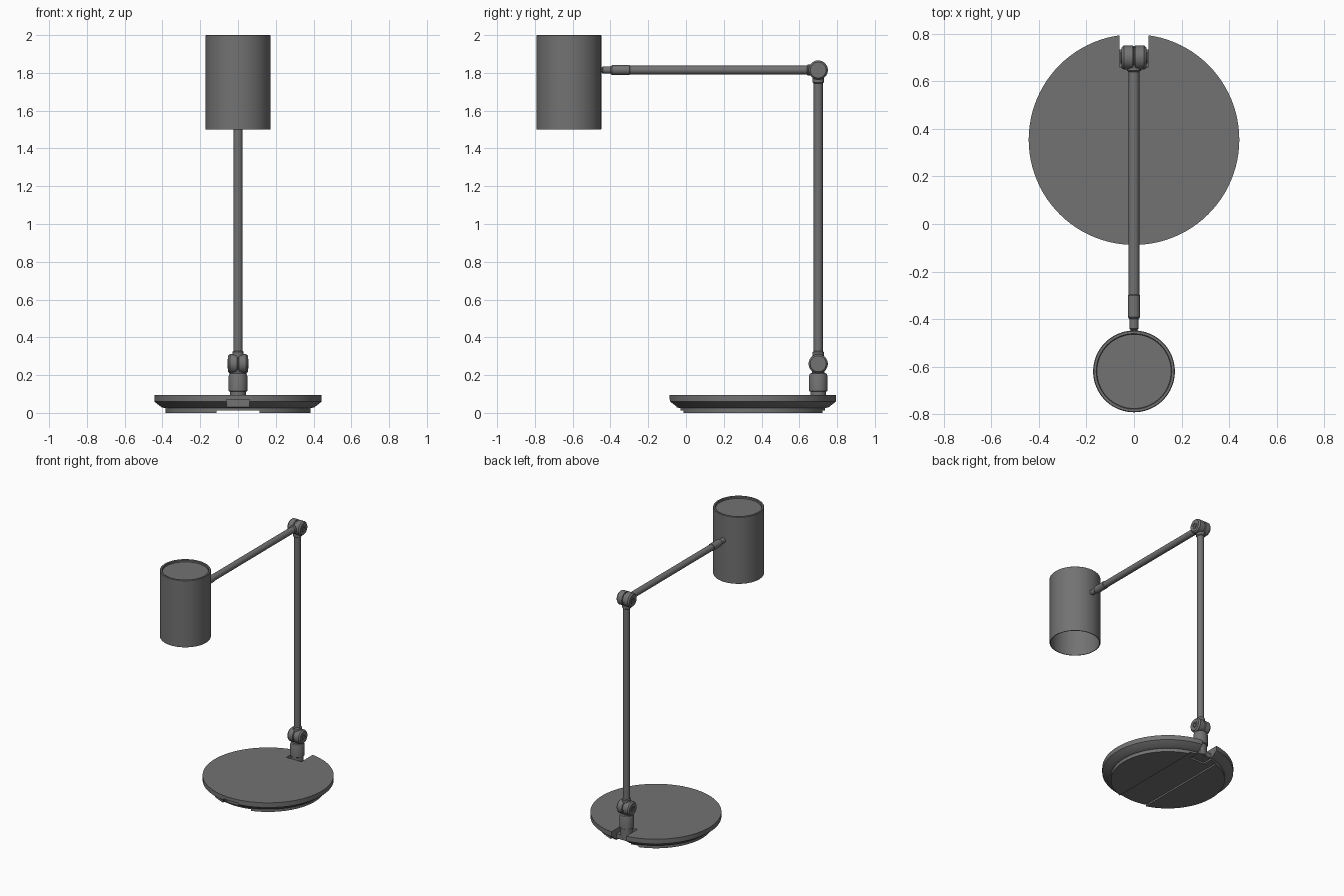
import bpy, bmesh
from math import pi, radians
from mathutils import Matrix, Vector

cube = bpy.data.objects.get("Cube")
if cube:
    bpy.data.objects.remove(cube, do_unlink=True)

GREY = (0.17, 0.17, 0.17, 1)
grey = bpy.data.materials.new("dark grey metal")
grey.use_nodes = True
grey.diffuse_color = GREY
grey.node_tree.nodes["Principled BSDF"].inputs["Base Color"].default_value = GREY

BASE_Y, POST_Y, HEAD_Y = 0.355, 0.70, -0.62
ARM_Z, KNEE_Z = 1.815, 0.26


def finish(name, bm, smooth=True):
    bmesh.ops.recalc_face_normals(bm, faces=bm.faces)
    mesh = bpy.data.meshes.new(name)
    bm.to_mesh(mesh)
    bm.free()
    obj = bpy.data.objects.new(name, mesh)
    bpy.context.collection.objects.link(obj)
    mesh.materials.append(grey)
    if smooth:
        shade(obj)
    return obj


def select(obj):
    bpy.ops.object.select_all(action='DESELECT')
    obj.select_set(True)
    bpy.context.view_layer.objects.active = obj


def shade(obj):
    select(obj)
    bpy.ops.object.shade_smooth_by_angle(angle=radians(30))


def lathe(name, profile, origin, axis='Z', steps=48, smooth=True):
    """Spin (radius, height) points round an axis through origin."""
    bm = bmesh.new()
    verts = [bm.verts.new((r, 0, h)) for r, h in profile]
    edges = [bm.edges.new(pair) for pair in zip(verts, verts[1:])]
    bmesh.ops.spin(bm, geom=verts + edges, cent=(0, 0, 0), axis=(0, 0, 1),
                   angle=2 * pi, steps=steps)
    bmesh.ops.remove_doubles(bm, verts=bm.verts, dist=1e-5)
    turn = Vector((0, 0, 1)).rotation_difference(
        {'X': Vector((1, 0, 0)), 'Y': Vector((0, 1, 0)), 'Z': Vector((0, 0, 1))}[axis])
    bm.transform(Matrix.Translation(origin) @ turn.to_matrix().to_4x4())
    return finish(name, bm, smooth)


def box(name, lo, hi):
    lo, hi = Vector(lo), Vector(hi)
    bm = bmesh.new()
    bmesh.ops.create_cube(bm, size=1, matrix=Matrix.Translation((lo + hi) / 2)
                          @ Matrix.Diagonal((*(hi - lo), 1)))
    return finish(name, bm, False)


def cut(obj, cutter):
    mod = obj.modifiers.new("cut", 'BOOLEAN')
    mod.operation, mod.solver, mod.object = 'DIFFERENCE', 'EXACT', cutter
    select(obj)
    bpy.ops.object.modifier_apply(modifier="cut")
    bpy.data.objects.remove(cutter, do_unlink=True)


# Round base with bevelled underside, cable notch behind and recess in front
base = lathe("base", [(0, 0.012), (0.385, 0.012), (0.385, 0.025), (0.405, 0.03),
                      (0.443, 0.06), (0.443, 0.095), (0, 0.095)],
             (0, BASE_Y, 0), steps=96, smooth=False)
cut(base, box("notch_cutter", (-0.062, 0.66, -0.1), (0.06, 0.9, 0.2)))
cut(base, box("recess_cutter", (-0.06, -0.2, 0.03), (0.06, -0.045, 0.07)))
shade(base)
box("notch_floor", (-0.062, 0.65, 0.025), (0.06, 0.735, 0.06))

# Two foot pads either side of the middle channel
for side, label in ((1, "left"), (-1, "right")):
    bm = bmesh.new()
    bmesh.ops.create_cone(bm, cap_ends=True, segments=96, radius1=0.385, radius2=0.385,
                          depth=0.013, matrix=Matrix.Translation((0, BASE_Y, 0.0065)))
    cutline = bmesh.ops.bisect_plane(
        bm, geom=bm.verts[:] + bm.edges[:] + bm.faces[:], plane_co=(side * 0.115, 0, 0),
        plane_no=(side, 0, 0), clear_inner=True)["geom_cut"]
    bmesh.ops.holes_fill(bm, edges=[e for e in cutline if isinstance(e, bmesh.types.BMEdge)])
    finish(label + "_foot_pad", bm)

# Post foot and upright pole
lathe("post_foot", [(0, 0.03), (0.042, 0.03), (0.042, 0.112), (0.049, 0.116), (0.049, 0.195),
                    (0.044, 0.208), (0.034, 0.212), (0.03, 0.24), (0, 0.24)], (0, POST_Y, 0))
lathe("upright_pole", [(0, 0.27), (0.03, 0.27), (0.03, 0.322), (0.024, 0.328),
                       (0.024, 1.745), (0.03, 1.75), (0.03, 1.79), (0, 1.79)],
      (0, POST_Y, 0), steps=32)


# Hinges: two split barrels with a groove between and a screw in each end
def hinge(name, z):
    half = [(0, 0.05), (0.014, 0.05), (0.014, 0.056), (0.024, 0.056),
            (0.024, 0.053), (0.042, 0.053), (0.051, 0.043), (0.051, 0.005), (0.044, 0.003)]
    lathe(name, half + [(r, -h) for r, h in reversed(half)], (0, POST_Y, z), 'X')


hinge("lower_hinge", KNEE_Z)
hinge("upper_hinge", ARM_Z)

# Horizontal arm with a sleeve and a thin tip entering the shade
lathe("arm", [(0, -0.46), (0.014, -0.46), (0.014, -0.445), (0.019, -0.44), (0.019, -0.40),
              (0.026, -0.392), (0.026, -0.30), (0.023, -0.297), (0.023, 0.64),
              (0.029, 0.645), (0.029, 0.68), (0, 0.68)], (0, 0, ARM_Z), 'Y', 32)

# Hollow cylindrical shade, open below, with a sunken lid on top
lathe("shade", [(0, 1.985), (0.156, 1.985), (0.156, 1.997), (0.159, 2.0), (0.169, 2.0),
                (0.172, 1.997), (0.172, 1.503), (0.17, 1.5), (0.166, 1.5),
                (0.164, 1.503), (0.164, 1.96), (0, 1.96)], (0, HEAD_Y, 0), steps=64)
